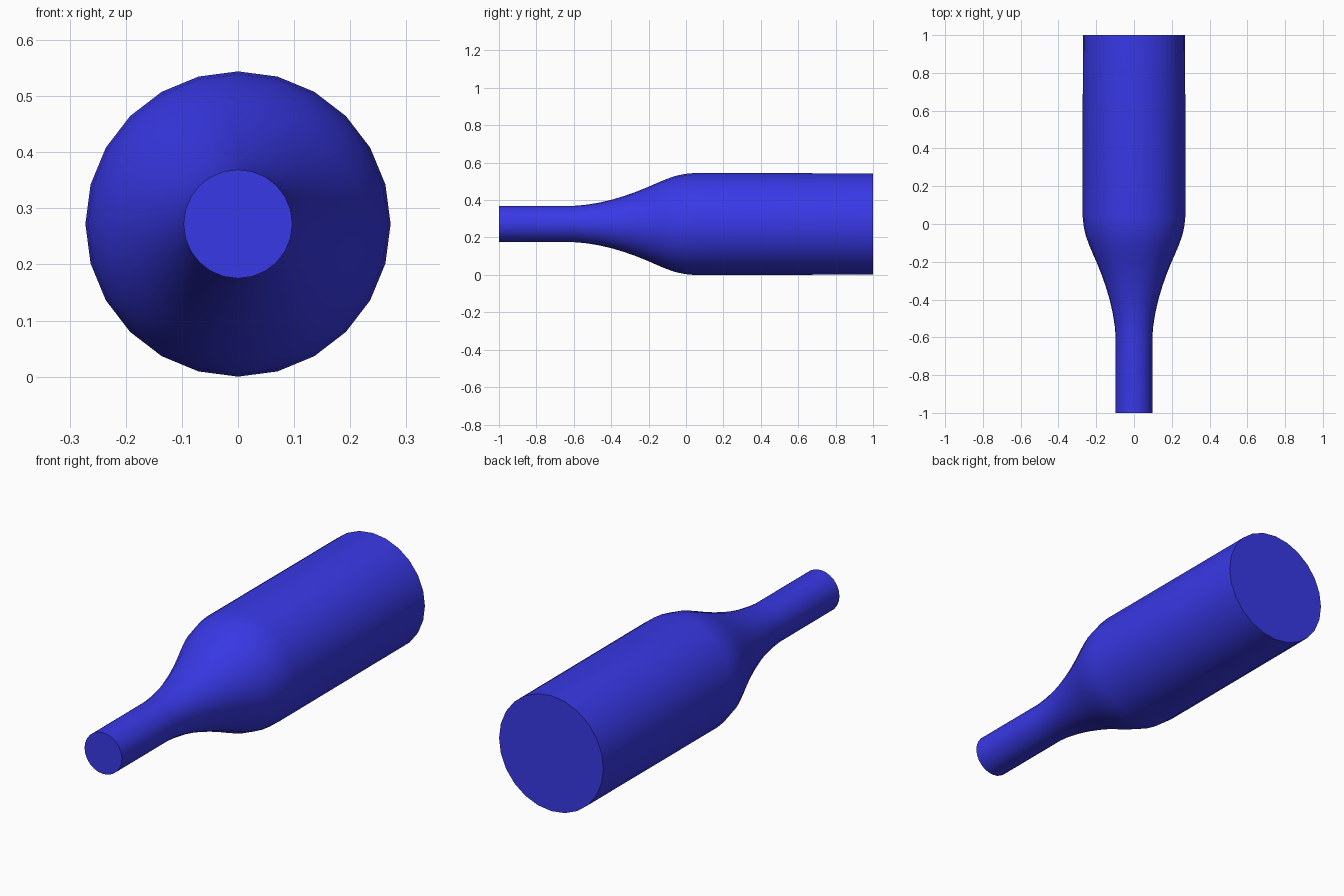
import bpy, bmesh, math

if "Cube" in bpy.data.objects:
    bpy.data.objects.remove(bpy.data.objects["Cube"])

SIDES = 24
CENTRE_Z = 0.272

# Bottle outline from neck opening to base: (y, radius)
PROFILE = [
    (-1.0, 0.097), (-0.6, 0.097), (-0.54, 0.102), (-0.47, 0.113),
    (-0.40, 0.129), (-0.33, 0.150), (-0.27, 0.171), (-0.21, 0.195),
    (-0.16, 0.217), (-0.11, 0.238), (-0.06, 0.256), (-0.01, 0.267),
    (0.04, 0.272), (1.0, 0.271),
]

# Lathe the outline around the y axis and close both ends
bm = bmesh.new()
rings = []
for y, r in PROFILE:
    ring = []
    for i in range(SIDES):
        a = 2 * math.pi * i / SIDES
        ring.append(bm.verts.new((r * math.sin(a), y, CENTRE_Z + r * math.cos(a))))
    rings.append(ring)
for a, b in zip(rings, rings[1:]):
    for i in range(SIDES):
        j = (i + 1) % SIDES
        bm.faces.new((a[i], a[j], b[j], b[i]))
bm.faces.new(rings[0])
bm.faces.new(rings[-1])
bmesh.ops.recalc_face_normals(bm, faces=bm.faces)

mesh = bpy.data.meshes.new("bottle")
bm.to_mesh(mesh)
bm.free()
bottle = bpy.data.objects.new("bottle", mesh)
bpy.context.collection.objects.link(bottle)

# Blue finish
blue = bpy.data.materials.new("blue")
blue.diffuse_color = (0.04, 0.04, 0.80, 1)
blue.use_nodes = True
blue.node_tree.nodes["Principled BSDF"].inputs["Base Color"].default_value = blue.diffuse_color
mesh.materials.append(blue)

# Smooth sides with crisp end rims
bpy.context.view_layer.objects.active = bottle
bottle.select_set(True)
bpy.ops.object.shade_smooth_by_angle(angle=math.radians(40))
